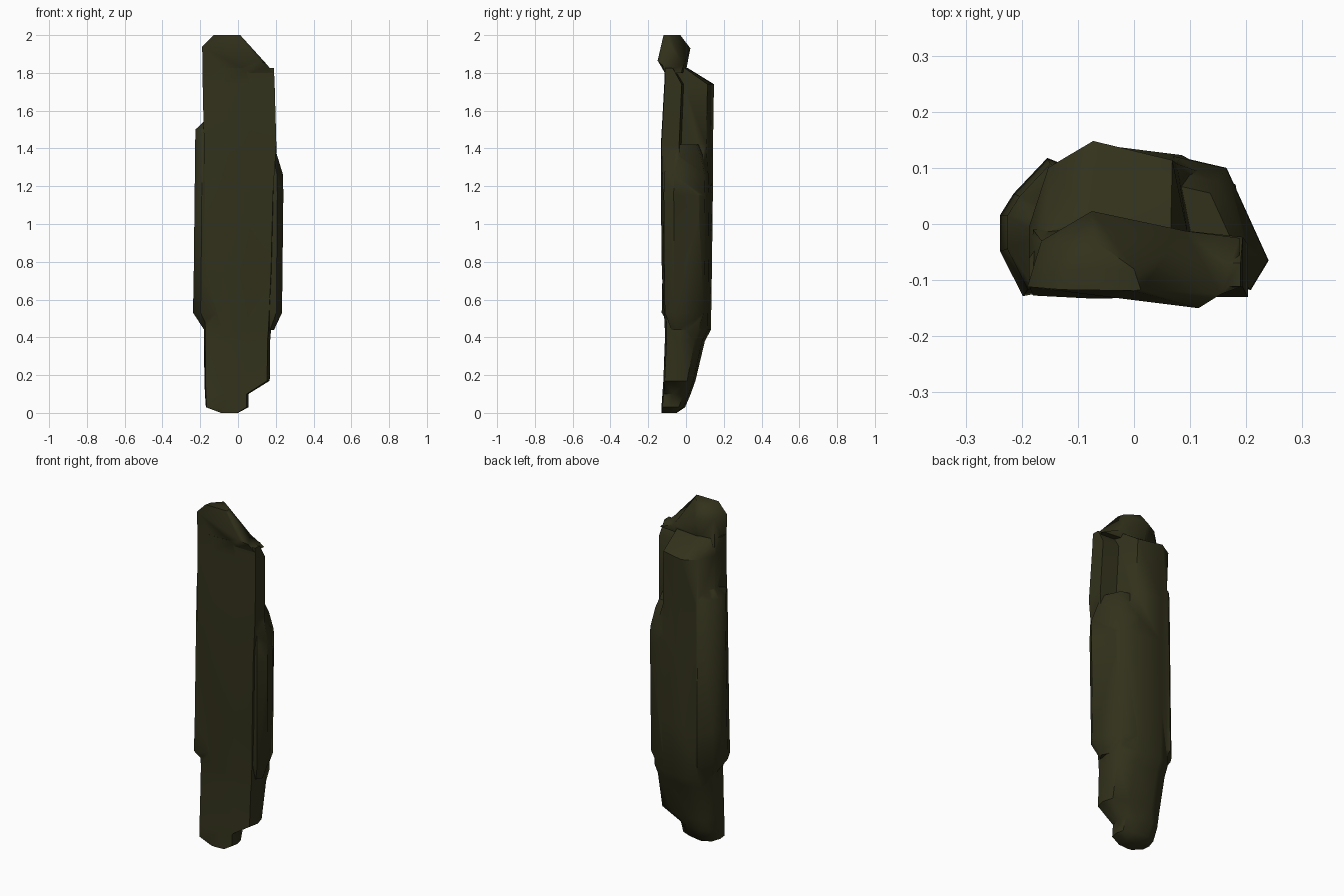
import bpy, bmesh, math

if "Cube" in bpy.data.objects:
    bpy.data.objects.remove(bpy.data.objects["Cube"])

mat = bpy.data.materials.new("dark olive bark")
mat.diffuse_color = (0.032, 0.031, 0.0115, 1)
mat.use_nodes = True
mat.node_tree.nodes["Principled BSDF"].inputs["Base Color"].default_value = mat.diffuse_color


def loft(name, rings):
    """Skin a stack of closed rings with the same point count, capped at both ends."""
    bm = bmesh.new()
    loops = [[bm.verts.new(p) for p in ring] for ring in rings]
    n = len(loops[0])
    for a, b in zip(loops, loops[1:]):
        for i in range(n):
            j = (i + 1) % n
            bm.faces.new((a[i], a[j], b[j], b[i]))
    bm.faces.new(loops[0][::-1])
    bm.faces.new(loops[-1])
    bmesh.ops.triangulate(bm, faces=bm.faces[:])
    bmesh.ops.recalc_face_normals(bm, faces=bm.faces[:])
    me = bpy.data.meshes.new(name)
    bm.to_mesh(me)
    bm.free()
    me.materials.append(mat)
    ob = bpy.data.objects.new(name, me)
    bpy.context.collection.objects.link(ob)
    return ob


# Unit cross-sections: flat front, arched back; the upper one is notched at the back right
lower = [(.02, .05), (.28, 0), (.65, .03), (.96, .04), (1, .38),
         (.95, .74), (.7, .93), (.3, 1), (.08, .86), (0, .42)]
upper = [(0, .02), (.28, 0), (.65, .01), (1, .01), (1, .35),
         (.74, .39), (.67, .87), (.3, 1), (.09, .82), (0, .42)]


def section(shape, z, x0, x1, y0, y1):
    return [(x0 + u * (x1 - x0), y0 + v * (y1 - y0), z) for u, v in shape]


# Main trunk
trunk = loft("trunk", [
    section(lower, 0.00, -.09, 0, -.13, -.05),
    section(lower, 0.03, -.17, .055, -.13, -.005),
    section(lower, 0.10, -.175, .055, -.125, .025),
    section(lower, 0.17, -.178, .168, -.12, .05),
    section(lower, 0.38, -.18, .17, -.112, .10),
    section(lower, 0.44, -.18, .175, -.112, .132),
    section(lower, 0.75, -.188, .19, -.128, .137),
    section(lower, 1.15, -.182, .20, -.133, .142),
    section(upper, 1.42, -.18, .203, -.133, .143),
    section(upper, 1.74, -.187, .194, -.115, .148),
    section(upper, 1.825, -.187, .19, -.113, .01)])

# Broken top: leaning wedge with an overhanging lip at the front
top = loft("broken_top", [
    [(-.186, -.112, 1.78), (.07, -.112, 1.80), (.187, -.113, 1.80),
     (.188, -.025, 1.80), (-.07, -.002, 1.80), (-.18, -.01, 1.78)],
    [(-.19, -.112, 1.94), (.115, -.15, 1.865), (.155, -.125, 1.842),
     (.09, -.012, 1.843), (-.075, .023, 1.93), (-.165, -.03, 1.935)],
    [(-.13, -.117, 2), (0, -.119, 2), (.012, -.117, 2),
     (0, -.08, 2), (-.07, -.03, 2), (-.12, -.08, 2)]])


def slab(name, outline, core, levels):
    """Bark slab: outline drawn in toward a core point by a factor per height."""
    return loft(name, [[(core[0] + (x - core[0]) * k, core[1] + (y - core[1]) * k, z)
                        for x, y in outline] for z, k in levels])


# Side bark slabs
left = slab("left_bark",
            [(-.227, .015), (-.227, -.045), (-.19, -.118),
             (-.10, -.10), (-.08, .08), (-.15, .108), (-.205, .05)],
            (-.10, 0), [(.44, .62), (.53, 1.09), (.72, 1.06), (1.5, .99), (1.54, .65)])
right = slab("right_bark",
             [(.12, -.09), (.208, -.118), (.24, -.065), (.165, .10), (.07, .122), (.08, 0)],
             (.10, 0), [(.44, .65), (.53, .95), (1.15, 1.0), (1.26, .99), (1.37, .75), (1.42, .55)])

# Fuse the parts so no hidden inner walls remain
bpy.context.view_layer.objects.active = trunk
trunk.select_set(True)
for part in (left, right, top):
    mod = trunk.modifiers.new("fuse", 'BOOLEAN')
    mod.operation = 'UNION'
    mod.solver = 'EXACT'
    mod.object = part
    bpy.ops.object.modifier_apply(modifier=mod.name)
    bpy.data.objects.remove(part)
trunk.name = "bark_trunk"
bpy.ops.object.shade_smooth_by_angle(angle=math.radians(55))
